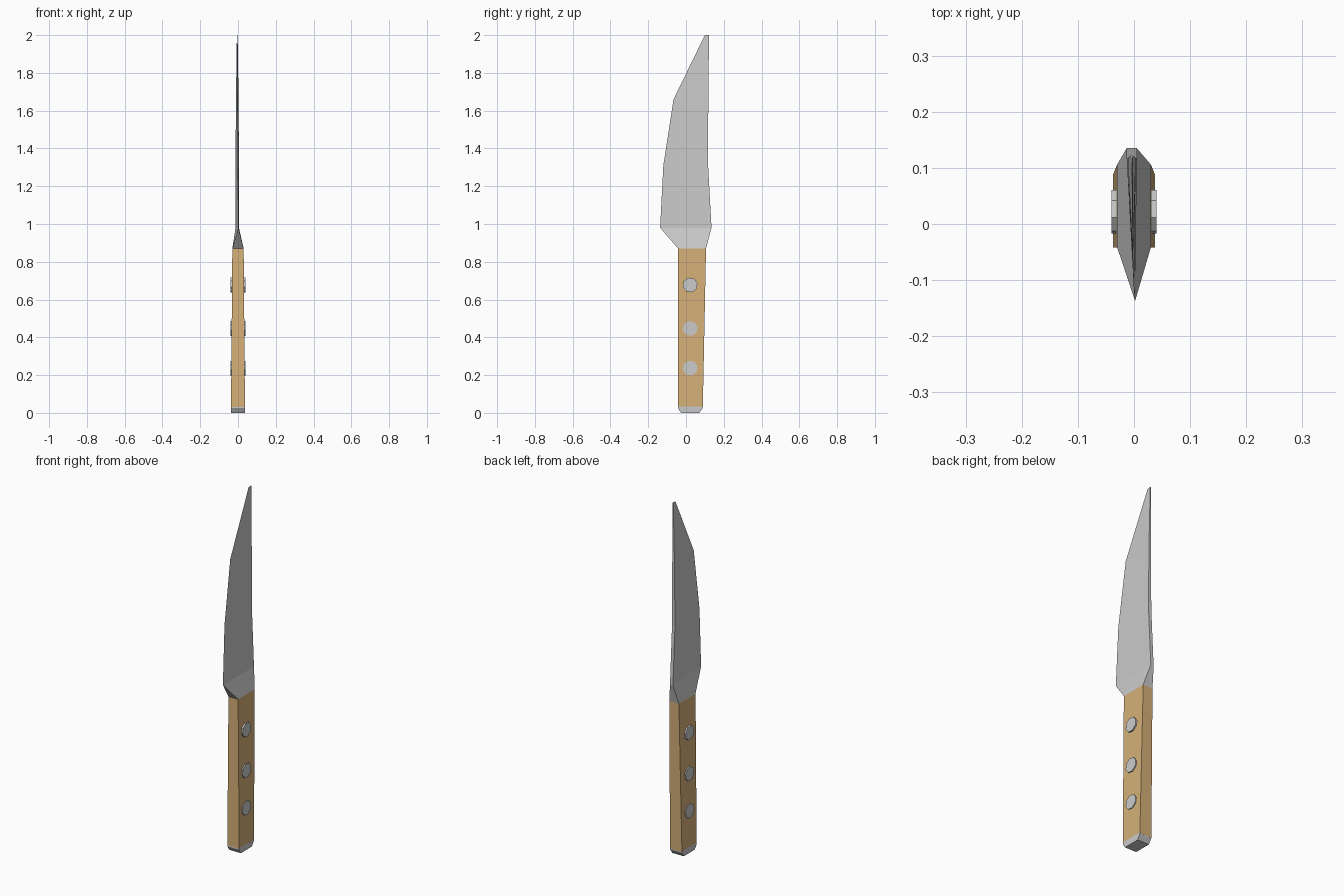
import bpy, bmesh, math
from mathutils import Matrix

if "Cube" in bpy.data.objects:
    bpy.data.objects.remove(bpy.data.objects["Cube"])

wood = bpy.data.materials.new("wood")
wood.diffuse_color = (0.67, 0.44, 0.19, 1)
wood.use_nodes = True
wood.node_tree.nodes["Principled BSDF"].inputs["Base Color"].default_value = wood.diffuse_color


def finish(name, bm, mat=None):
    bmesh.ops.remove_doubles(bm, verts=bm.verts, dist=1e-5)
    bmesh.ops.recalc_face_normals(bm, faces=bm.faces)
    mesh = bpy.data.meshes.new(name)
    bm.to_mesh(mesh)
    bm.free()
    obj = bpy.data.objects.new(name, mesh)
    bpy.context.collection.objects.link(obj)
    if mat:
        mesh.materials.append(mat)
    return obj


def loft(name, rings, mat=None, cap_start=True, cap_end=True):
    """Skin a stack of equal-sized point rings."""
    bm = bmesh.new()
    loops = [[bm.verts.new(p) for p in ring] for ring in rings]
    n = len(loops[0])
    for a, b in zip(loops, loops[1:]):
        for i in range(n):
            j = (i + 1) % n
            bm.faces.new((a[i], a[j], b[j], b[i]))
    if cap_start:
        bm.faces.new(loops[0])
    if cap_end:
        bm.faces.new(loops[-1])
    return finish(name, bm, mat)


def rect(z, y0, y1, hx):
    return [(-hx, y0, z), (hx, y0, z), (hx, y1, z), (-hx, y1, z)]


def wedge(z, y_edge, y_spine, hx, edge_x=0.002, spine_x=-0.004):
    """Blade section: sharp front edge, flat spine."""
    return [(edge_x, y_edge, z), (spine_x + hx, y_spine, z), (spine_x - hx, y_spine, z)]


# Blade: wedge sections from heel to clipped tip
sections = [(0.98, -0.137, 0.135, 0.009), (1.31, -0.12, 0.117, 0.009),
            (1.66, -0.066, 0.118, 0.007), (2.0, 0.10, 0.122, 0.002)]
loft("blade", [wedge(*s, edge_x=0.002 - 0.002 * i) for i, s in enumerate(sections)],
     cap_start=False)

# Bolster: rectangle at the handle narrowing to the blade heel
heel = wedge(*sections[0])
loft("bolster", [rect(0.87, -0.042, 0.106, 0.030),
                 [heel[0], heel[0], heel[1], heel[2]]], cap_end=False)

# Handle: slightly tapered wooden block
loft("handle", [rect(0.03, -0.042, 0.089, 0.037), rect(0.87, -0.042, 0.106, 0.030)], wood)

# Pommel: end cap chamfered front and back
loft("pommel", [rect(0, -0.026, 0.071, 0.036), rect(0.025, -0.042, 0.088, 0.037),
                rect(0.035, -0.042, 0.089, 0.037)])

# Rivets: octagonal pins through the handle
for i, z in enumerate((0.237, 0.447, 0.677)):
    bm = bmesh.new()
    bmesh.ops.create_cone(bm, cap_ends=True, segments=8, radius1=0.04, radius2=0.04, depth=0.08,
                          matrix=Matrix.Translation((0, 0.022, z))
                          @ Matrix.Rotation(math.pi / 2, 4, 'Y')
                          @ Matrix.Rotation(math.pi / 12, 4, 'Z'))
    finish(f"rivet_{i + 1}", bm)
